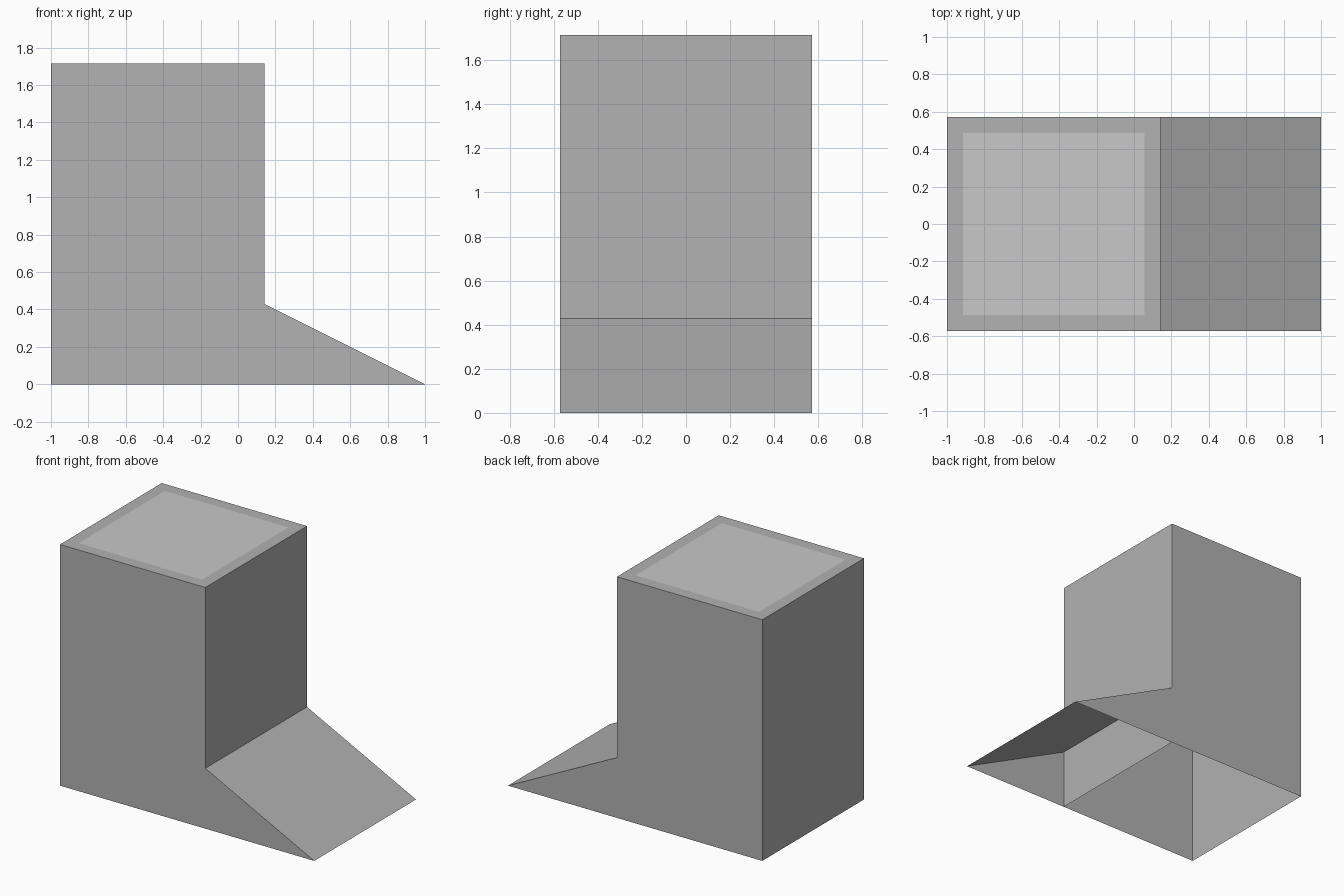
import bpy, bmesh

if "Cube" in bpy.data.objects:
    bpy.data.objects.remove(bpy.data.objects["Cube"])

U = 2 / 7             # design unit
X0, X1, X2 = -1.0, -1.0 + 4 * U, 1.0
Y = 2 * U
TOP, RAMP = 6 * U, 1.5 * U
INSET = 0.3 * U


def material(name, value):
    m = bpy.data.materials.new(name)
    m.diffuse_color = (value, value, value, 1)
    m.use_nodes = True
    m.node_tree.nodes["Principled BSDF"].inputs["Base Color"].default_value = m.diffuse_color
    return m


body_grey = material("body grey", 0.445)
panel_grey = material("light panel grey", 0.578)


def make(name, bm, *mats):
    me = bpy.data.meshes.new(name)
    bm.to_mesh(me)
    bm.free()
    for m in mats:
        me.materials.append(m)
    ob = bpy.data.objects.new(name, me)
    bpy.context.collection.objects.link(ob)


def prism(profile):
    """Extrude an x-z profile across the full depth."""
    bm = bmesh.new()
    face = bm.faces.new([bm.verts.new((x, -Y, z)) for x, z in profile])
    ext = bmesh.ops.extrude_face_region(bm, geom=[face], use_keep_orig=True)
    verts = [g for g in ext["geom"] if isinstance(g, bmesh.types.BMVert)]
    bmesh.ops.translate(bm, verts=verts, vec=(0, 2 * Y, 0))
    bmesh.ops.recalc_face_normals(bm, faces=bm.faces)
    return bm


def remove_faces(bm, test):
    bmesh.ops.delete(bm, geom=[f for f in bm.faces if test(f)], context="FACES_ONLY")


# Tower: box open underneath, with a lighter inset panel on top
bm = prism([(X0, 0), (X1, 0), (X1, TOP), (X0, TOP)])
remove_faces(bm, lambda f: f.normal.z < -0.9)
lid = next(f for f in bm.faces if f.normal.z > 0.9)
bmesh.ops.inset_region(bm, faces=[lid], thickness=INSET, use_even_offset=True)
lid.material_index = 1
make("tower", bm, body_grey, panel_grey)

# Ramp: sloped wedge, open underneath and against the tower wall
bm = prism([(X1, 0), (X2, 0), (X1, RAMP)])
remove_faces(bm, lambda f: f.normal.z < -0.9 or f.normal.x < -0.9)
make("ramp", bm, body_grey)
